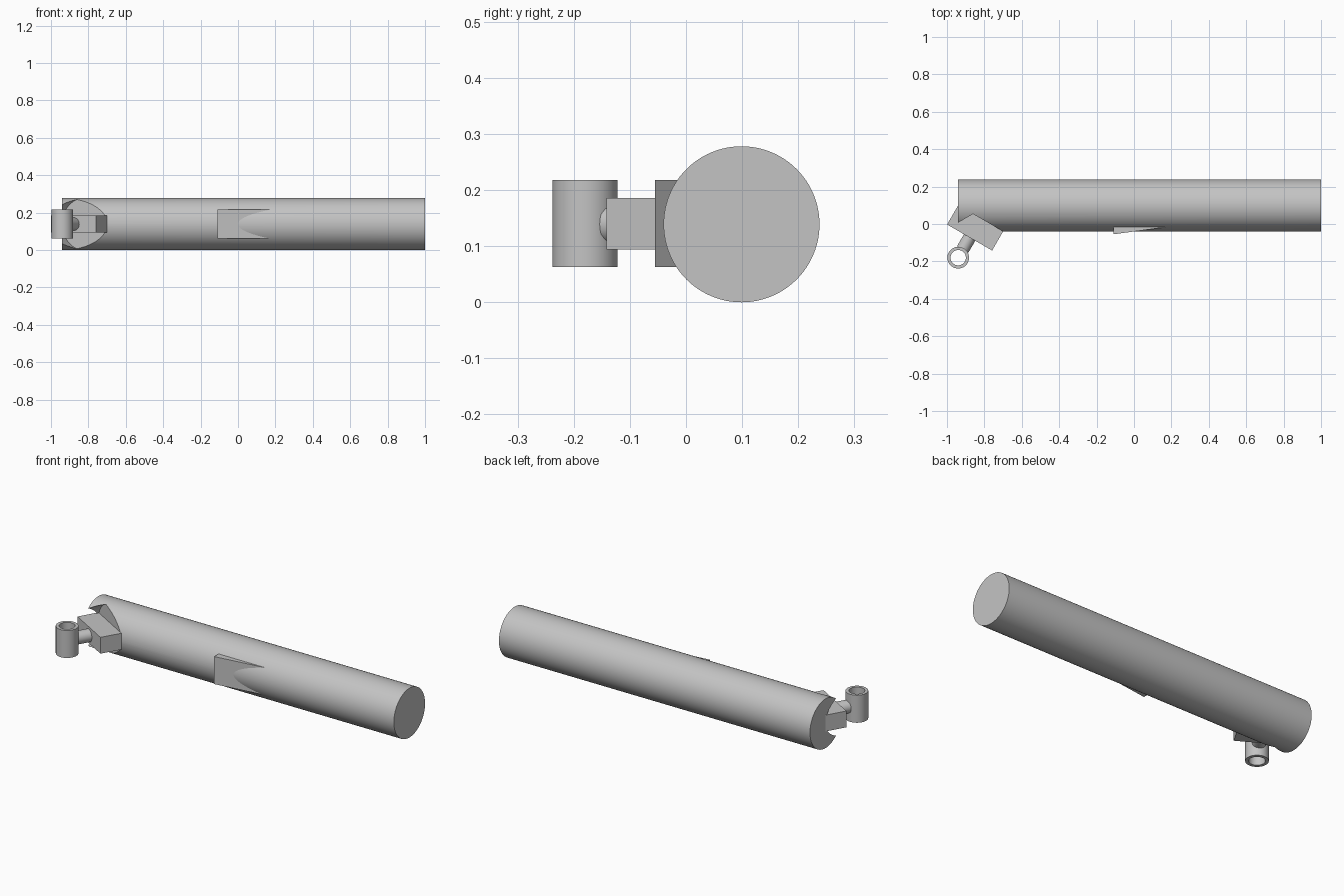
import bpy
from math import radians, cos, sin
from mathutils import Vector, Matrix

cube = bpy.data.objects.get("Cube")
if cube:
    bpy.data.objects.remove(cube, do_unlink=True)

grey = bpy.data.materials.new("plain_grey")
grey.use_nodes = True
colour = (0.55, 0.55, 0.55, 1)
grey.diffuse_color = colour
grey.node_tree.nodes["Principled BSDF"].inputs["Base Color"].default_value = colour

R = 0.139                                        # tube radius; also mid height
TILT = radians(30)
along = Vector((-cos(TILT), sin(TILT), 0))       # along the mount block
out = Vector((-sin(TILT), -cos(TILT), 0))        # away from the tube
seat = Vector((-0.82, 0.03, R))                  # centre of the cut seat


def finish(ob, name):
    ob.name = name
    ob.data.materials.clear()
    ob.data.materials.append(grey)
    return ob


def rod(name, a, b, r, sides=96):
    a, b = Vector(a), Vector(b)
    bpy.ops.mesh.primitive_cylinder_add(vertices=sides, radius=r, depth=(b - a).length)
    ob = bpy.context.object
    ob.data.transform((b - a).to_track_quat("Z", "Y").to_matrix().to_4x4())
    ob.data.transform(Matrix.Translation((a + b) / 2))
    return finish(ob, name)


def prism(name, outline, z0, z1):
    n = len(outline)
    verts = [(p[0], p[1], z) for z in (z0, z1) for p in outline]
    faces = [range(n - 1, -1, -1), range(n, 2 * n)]
    faces += [(i, (i + 1) % n, (i + 1) % n + n, i + n) for i in range(n)]
    mesh = bpy.data.meshes.new(name)
    mesh.from_pydata(verts, [], [tuple(f) for f in faces])
    ob = bpy.data.objects.new(name, mesh)
    bpy.context.collection.objects.link(ob)
    return finish(ob, name)


def cut(ob, cutter):
    mod = ob.modifiers.new("cut", "BOOLEAN")
    mod.operation = "DIFFERENCE"
    mod.solver = "EXACT"
    mod.object = cutter
    bpy.context.view_layer.objects.active = ob
    bpy.ops.object.modifier_apply(modifier=mod.name)
    bpy.data.objects.remove(cutter, do_unlink=True)


def smooth(ob):
    bpy.ops.object.select_all(action="DESELECT")
    ob.select_set(True)
    bpy.context.view_layer.objects.active = ob
    bpy.ops.object.shade_smooth_by_angle(angle=radians(30))


# Main tube with an angled round seat cut into one end
tube = rod("main_tube", (-0.94, 0.099, R), (1, 0.099, R), R)
cut(tube, rod("seat_cutter", seat, seat + out * 0.5, R + 0.0005))

# Mount block sitting on the seat
half, thick = along * 0.139, out * 0.118
prism("mount_block", [seat + half, seat + half + thick,
                      seat - half + thick, seat - half], 0.094, 0.186)

# Upright sleeve with an open bore, and the stem that carries it
pivot = Vector((-0.94, -0.18, 0))
sleeve = rod("sleeve", pivot + Vector((0, 0, 0.063)), pivot + Vector((0, 0, 0.218)), 0.058, 64)
cut(sleeve, rod("bore_cutter", pivot, pivot + Vector((0, 0, 0.3)), 0.041, 64))
stem = rod("stem", seat + out * 0.11, seat + out * 0.192, 0.035, 48)

# Shallow wedge on the front of the tube
prism("wedge", [(-0.11, -0.055), (0.19, -0.014), (0.19, 0.02), (-0.11, 0.02)], 0.063, 0.218)

for part in (tube, sleeve, stem):
    smooth(part)
